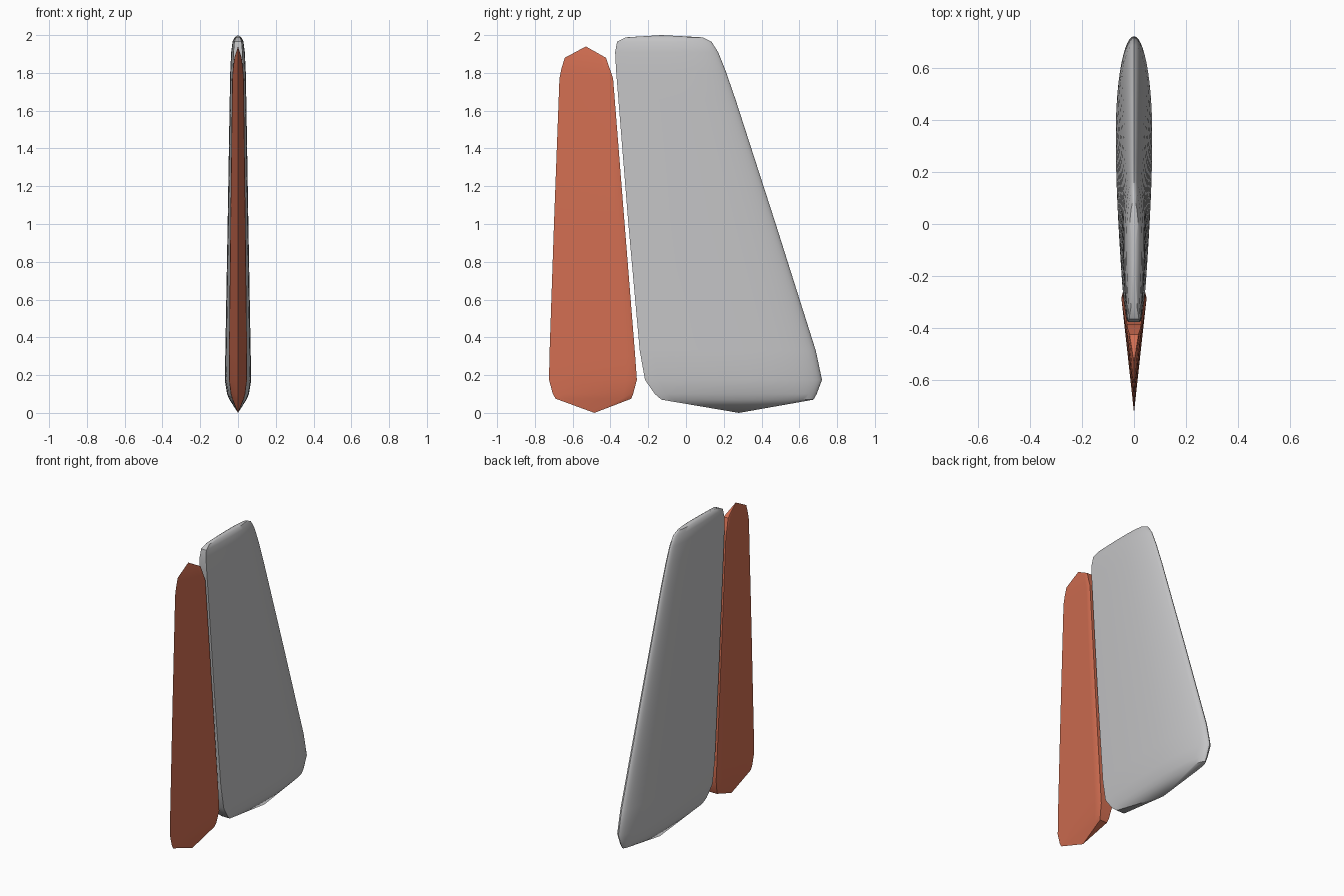
import bpy, bmesh, math

cube = bpy.data.objects.get("Cube")
if cube:
    bpy.data.objects.remove(cube, do_unlink=True)


def material(name, rgb):
    m = bpy.data.materials.new(name)
    m.use_nodes = True
    m.diffuse_color = (*rgb, 1)
    m.node_tree.nodes["Principled BSDF"].inputs["Base Color"].default_value = (*rgb, 1)
    return m


def airfoil(s):
    """Half thickness from blunt rear (0) to elliptical leading edge (1)."""
    if s < 0.6:
        return 0.66 + 0.34 * math.sin(s / 0.6 * math.pi / 2)
    return math.sqrt(max(0, 1 - ((s - 0.6) / 0.4) ** 2))


def wedge(s):
    """Half thickness from sharp trailing edge (0) to blunt hinge edge (1)."""
    return s if s < 0.96 else 0.85


def loft(name, stations, steps, thickness, bottom, top, mat):
    """Stations are (z, rear y, front y, half thickness); ends close to a point."""
    bm = bmesh.new()
    rings = []
    for z, rear, front, half in stations:
        side = [(half * thickness(s), rear + (front - rear) * s) for s in steps]
        outline = side + [(-x, y) for x, y in reversed(side)]
        rings.append([bm.verts.new((x, y, z)) for x, y in outline])
    n = len(rings[0])
    for a, b in zip(rings, rings[1:]):
        for i in range(n):
            j = (i + 1) % n
            bm.faces.new((a[i], a[j], b[j], b[i]))
    for ring, (y, z) in ((rings[0], bottom), (rings[-1], top)):
        tip = bm.verts.new((0, y, z))
        for i in range(n):
            bm.faces.new((ring[i], ring[(i + 1) % n], tip))
    bmesh.ops.remove_doubles(bm, verts=bm.verts, dist=0.0001)
    bmesh.ops.recalc_face_normals(bm, faces=bm.faces)
    mesh = bpy.data.meshes.new(name)
    bm.to_mesh(mesh)
    bm.free()
    mesh.materials.append(mat)
    ob = bpy.data.objects.new(name, mesh)
    bpy.context.collection.objects.link(ob)
    bpy.ops.object.select_all(action="DESELECT")
    ob.select_set(True)
    bpy.context.view_layer.objects.active = ob
    bpy.ops.object.shade_smooth_by_angle(angle=math.radians(35))


grey = material("light grey", (0.55, 0.55, 0.56))
orange = material("burnt orange", (0.64, 0.155, 0.083))

# Fixed fin: tapered airfoil with a rounded tip and a pointed base
fin = [
    (0.07, -0.13, 0.675, 0.045), (0.10, -0.165, 0.692, 0.058),
    (0.175, -0.217, 0.72, 0.07), (0.33, -0.245, 0.687, 0.067),
    (1.0, -0.305, 0.475, 0.055), (1.66, -0.358, 0.262, 0.044),
    (1.81, -0.37, 0.21, 0.041), (1.91, -0.375, 0.17, 0.036),
    (1.965, -0.365, 0.135, 0.029), (1.988, -0.32, 0.09, 0.018),
]
fin_steps = [math.sin(i / 20 * math.pi / 2) for i in range(21)]
loft("fin", fin, fin_steps, airfoil, (0.28, 0), (-0.13, 2), grey)

# Hinged rudder: wedge section, sharp along its trailing edge
rudder = [
    (0.075, -0.69, -0.29, 0.032), (0.10, -0.705, -0.28, 0.04),
    (0.175, -0.725, -0.26, 0.05), (0.30, -0.723, -0.269, 0.05),
    (1.0, -0.699, -0.325, 0.042), (1.77, -0.67, -0.386, 0.032),
    (1.82, -0.66, -0.403, 0.028), (1.88, -0.642, -0.424, 0.02),
]
rudder_steps = [i / 8 for i in range(8)] + [0.955, 1]
loft("rudder", rudder, rudder_steps, wedge, (-0.485, 0), (-0.53, 1.94), orange)
